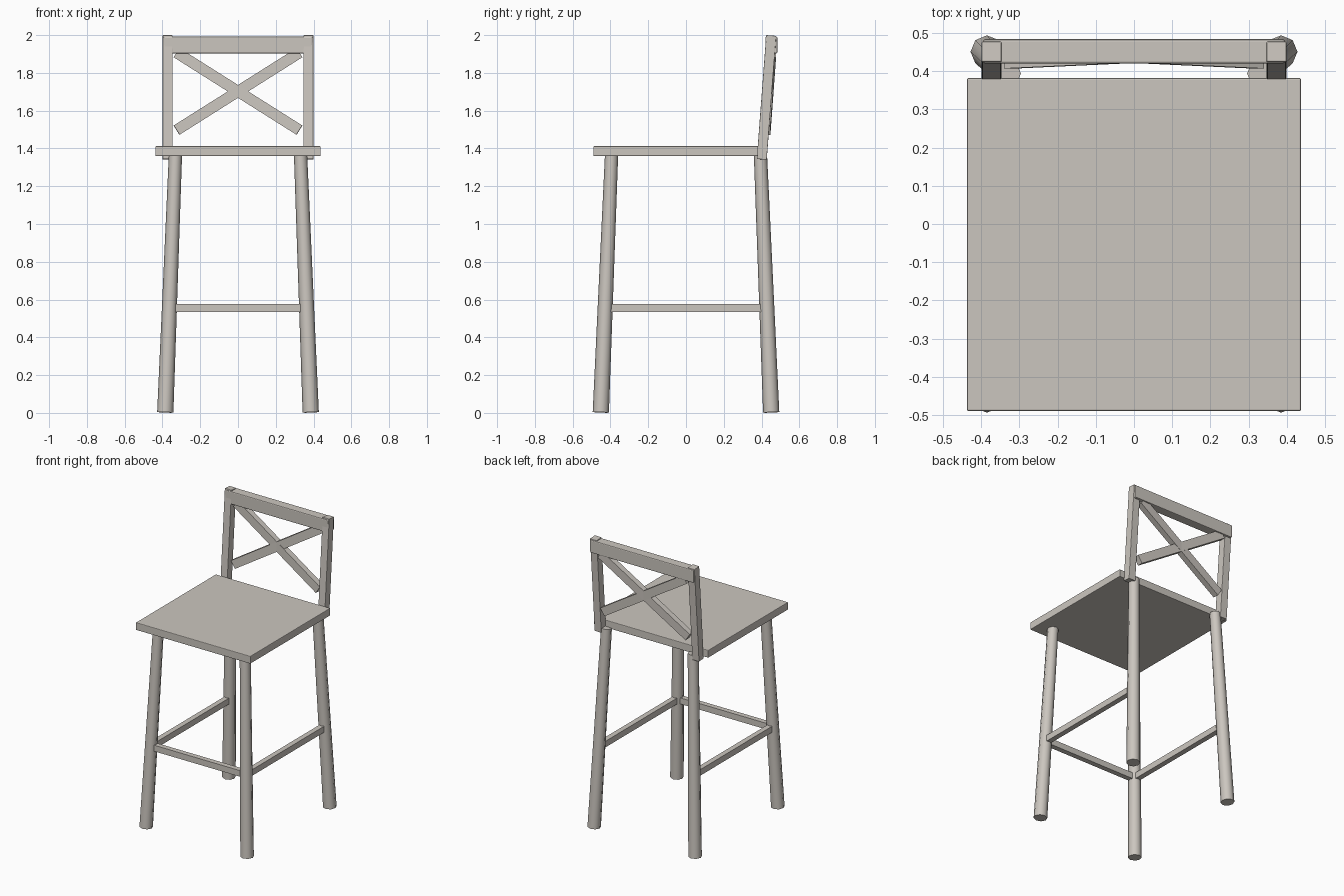
import bpy, bmesh
from math import radians
from mathutils import Vector, Matrix

cube = bpy.data.objects.get("Cube")
if cube:
    bpy.data.objects.remove(cube, do_unlink=True)

# One painted wood finish for everything
paint = bpy.data.materials.new("warm grey paint")
paint.use_nodes = True
COLOUR = (0.60, 0.565, 0.52, 1)
paint.diffuse_color = COLOUR
paint.node_tree.nodes["Principled BSDF"].inputs["Base Color"].default_value = COLOUR


def finish(name, bm, bevel=0):
    mesh = bpy.data.meshes.new(name)
    bm.to_mesh(mesh)
    bm.free()
    mesh.materials.append(paint)
    obj = bpy.data.objects.new(name, mesh)
    bpy.context.collection.objects.link(obj)
    if bevel:
        mod = obj.modifiers.new("soft edges", 'BEVEL')
        mod.width = bevel
        mod.segments = 2
    return obj


def box(name, low, high, bevel=0.004):
    low, high = Vector(low), Vector(high)
    bm = bmesh.new()
    bmesh.ops.create_cube(bm, size=1)
    bmesh.ops.scale(bm, vec=high - low, verts=bm.verts)
    bmesh.ops.translate(bm, vec=(low + high) / 2, verts=bm.verts)
    return finish(name, bm, bevel)


def bar(name, start, end, width, depth, bevel=0.0):
    """Rectangular bar between two points; depth runs towards the back."""
    start, end = Vector(start), Vector(end)
    along = (end - start).normalized()
    back = Vector((0, 1, 0))
    back = (back - along * back.dot(along)).normalized()
    side = back.cross(along)
    turn = Matrix((side, back, along)).transposed().to_4x4()
    bm = bmesh.new()
    bmesh.ops.create_cube(bm, size=1)
    bmesh.ops.scale(bm, vec=(width, depth, (end - start).length), verts=bm.verts)
    bmesh.ops.transform(bm, matrix=Matrix.Translation((start + end) / 2) @ turn,
                        verts=bm.verts)
    return finish(name, bm, bevel)


def leg(name, foot, top):
    """Tapered round leg with smooth sides."""
    foot, top = Vector(foot), Vector(top)
    axis = top - foot
    bm = bmesh.new()
    bmesh.ops.create_cone(bm, cap_ends=True, segments=8, radius1=0.043,
                          radius2=0.035, depth=axis.length)
    turn = Vector((0, 0, 1)).rotation_difference(axis).to_matrix().to_4x4()
    bmesh.ops.transform(bm, matrix=Matrix.Translation((foot + top) / 2) @ turn,
                        verts=bm.verts)
    obj = finish(name, bm)
    bpy.ops.object.select_all(action='DESELECT')
    obj.select_set(True)
    bpy.context.view_layer.objects.active = obj
    bpy.ops.object.shade_smooth_by_angle(angle=radians(50))


# Seat
box("seat", (-0.437, -0.49, 1.36), (0.437, 0.382, 1.412))

for sx, side in ((1, "left"), (-1, "right")):
    # Splayed legs
    for sy, end in ((-1, "front"), (1, "back")):
        leg(f"{end}_{side}_leg", (sx * 0.385, sy * 0.451, 0.003),
            (sx * 0.331, sy * 0.394, 1.37))
    # Leaning backrest posts
    bar(f"{side}_back_post", (sx * 0.373, 0.401, 1.342), (sx * 0.373, 0.451, 1.998),
        0.052, 0.053, 0.003)
    # Side foot rails
    box(f"{side}_foot_rail", (sx * 0.363 - 0.018, -0.425, 0.535),
        (sx * 0.363 + 0.018, 0.425, 0.577), 0)
    # Crossed slats, leaning with the posts
    bar(f"{side}_cross_slat", (sx * 0.325, 0.427, 1.497), (-sx * 0.325, 0.457, 1.907),
        0.058, 0.04)

# Front foot rail and top rail
box("front_foot_rail", (-0.363, -0.445, 0.535), (0.363, -0.409, 0.577), 0)
box("top_rail", (-0.395, 0.42, 1.903), (0.395, 0.484, 1.992), 0.006)
